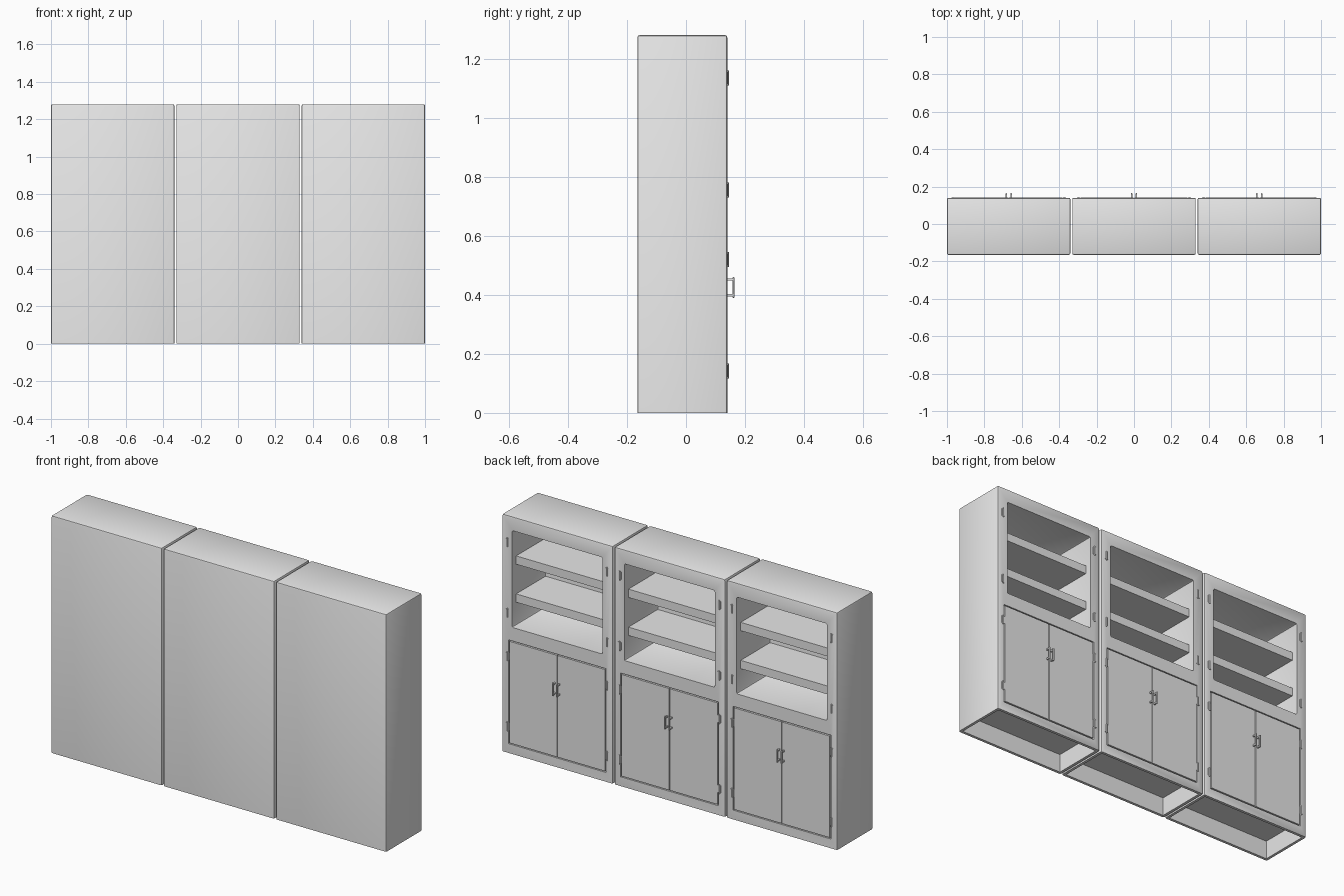
import bpy, math

if "Cube" in bpy.data.objects:
    bpy.data.objects.remove(bpy.data.objects["Cube"])


def make_material(name, colour):
    mat = bpy.data.materials.new(name)
    mat.use_nodes = True
    mat.diffuse_color = colour
    mat.node_tree.nodes["Principled BSDF"].inputs["Base Color"].default_value = colour
    return mat


GREY = make_material("cabinet_grey", (0.8, 0.8, 0.8, 1))

FRONT, BACK, HEIGHT = 0.14, -0.165, 1.28
WIDTH = 0.66
DOOR_BOTTOM, DOOR_TOP, DOOR_EDGE = 0.05, 0.61, 0.292


def box(name, x, y, z, bevel=0, segments=1):
    """Box spanning the (low, high) range on each axis."""
    spans = (x, y, z)
    bpy.ops.mesh.primitive_cube_add(size=1, location=[(a + b) / 2 for a, b in spans])
    ob = bpy.context.object
    ob.name = name
    ob.scale = [b - a for a, b in spans]
    bpy.ops.object.transform_apply(location=False, rotation=False, scale=True)
    ob.data.materials.append(GREY)
    if bevel:
        mod = ob.modifiers.new("soft_edges", "BEVEL")
        mod.width, mod.segments = bevel, segments
        bpy.ops.object.modifier_apply(modifier=mod.name)
    return ob


def cut(target, cutter):
    """Subtract the cutter and discard it."""
    mod = target.modifiers.new("cut", "BOOLEAN")
    mod.operation, mod.solver, mod.object = "DIFFERENCE", "EXACT", cutter
    cutter.hide_render = True
    bpy.ops.object.select_all(action="DESELECT")
    bpy.context.view_layer.objects.active = target
    target.select_set(True)
    bpy.ops.object.modifier_apply(modifier=mod.name)
    bpy.data.objects.remove(cutter)


def handle(cx):
    """Pull handle: a grip bar standing on two posts."""
    x = (cx - 0.004, cx + 0.004)
    box("handle_grip", x, (0.157, 0.165), (0.39, 0.46), 0.002)
    for z in (0.394, 0.448):
        box("handle_post", x, (FRONT, 0.159), (z, z + 0.008))


def hinge(cx, z):
    """Vertical hinge pin on a thin leaf."""
    bpy.ops.mesh.primitive_cylinder_add(vertices=10, radius=0.004, depth=0.05,
                                        location=(cx, FRONT + 0.001, z))
    pin = bpy.context.object
    pin.name = "hinge_pin"
    pin.data.materials.append(GREY)
    bpy.ops.object.shade_smooth_by_angle(angle=math.radians(40))
    box("hinge_leaf", (cx - 0.009, cx + 0.009), (FRONT - 0.002, FRONT + 0.002),
        (z - 0.02, z + 0.02))


def cabinet(cx):
    half = WIDTH / 2
    body = box("cabinet_body", (cx - half, cx + half), (BACK, FRONT), (0, HEIGHT), 0.008, 2)
    # Square the lower edge again so that it meets the floor flat
    for v in body.data.vertices:
        if v.co.z < 0.02 - HEIGHT / 2:
            v.co.z = -HEIGHT / 2
    # Open display space, hollow plinth and shallow door recess
    cut(body, box("display_cutter", (cx - 0.27, cx + 0.27), (-0.145, 0.3), (0.683, 1.205), 0.008, 2))
    cut(body, box("plinth_cutter", (cx - 0.315, cx + 0.315), (-0.15, 0.125), (-0.2, 0.1)))
    cut(body, box("door_cutter", (cx - DOOR_EDGE, cx + DOOR_EDGE), (FRONT - 0.01, 0.3),
                  (DOOR_BOTTOM, DOOR_TOP)))
    bpy.ops.object.shade_smooth_by_angle(angle=math.radians(30))
    # Shelves
    for top in (1.055, 0.85):
        box("shelf", (cx - 0.271, cx + 0.271), (-0.146, 0.105), (top - 0.045, top))
    # Mirrored doors, handles and hinges
    for side in (-1, 1):
        inner, outer = cx + side * 0.002, cx + side * (DOOR_EDGE - 0.006)
        box("door", sorted((inner, outer)), (FRONT - 0.011, FRONT + 0.001),
            (DOOR_BOTTOM + 0.006, DOOR_TOP - 0.006))
        handle(cx + side * 0.013)
        for z in (1.135, 0.755, 0.52, 0.142):
            hinge(cx + side * 0.297, z)


for centre in (-0.67, 0, 0.67):
    cabinet(centre)
